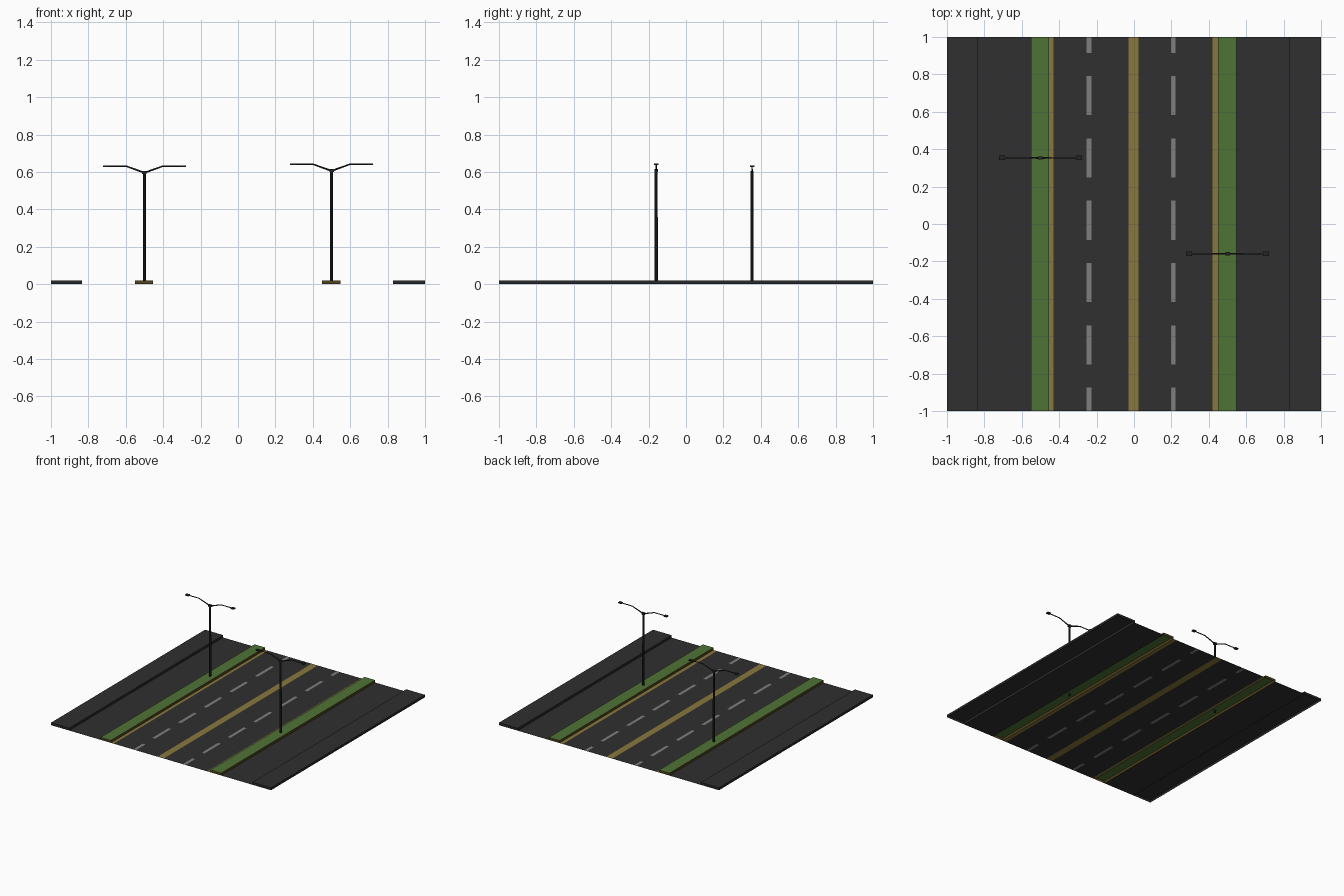
import bpy, bmesh, math
from mathutils import Vector

if "Cube" in bpy.data.objects:
    bpy.data.objects.remove(bpy.data.objects["Cube"])


def mat(name, r, g, b):
    m = bpy.data.materials.new(name)
    m.diffuse_color = (r, g, b, 1)
    m.use_nodes = True
    m.node_tree.nodes["Principled BSDF"].inputs["Base Color"].default_value = m.diffuse_color
    return m


ASPHALT = mat("asphalt", 0.029, 0.029, 0.029)
GRASS = mat("grass", 0.078, 0.17, 0.037)
YELLOW = mat("yellow_paint", 0.25, 0.185, 0.045)
WHITE = mat("worn_white_paint", 0.21, 0.21, 0.21)
CURB = mat("curb_brown", 0.085, 0.055, 0.012)
PAVING = mat("kerb_grey", 0.022, 0.022, 0.024)
METAL = mat("dark_metal", 0.018, 0.018, 0.02)

H = 0.02  # height of the raised strips


def finish(name, bm, mats):
    me = bpy.data.meshes.new(name)
    bm.to_mesh(me)
    bm.free()
    for m in mats:
        me.materials.append(m)
    ob = bpy.data.objects.new(name, me)
    bpy.context.collection.objects.link(ob)
    return ob


def sheet(name, profile, ys, mats, rule, cap=None):
    """Open sheet: an x/z profile swept along y, coloured by rule(segment, y)."""
    bm = bmesh.new()
    rows = [[bm.verts.new((x, y, z)) for x, z in profile] for y in ys]
    for j in range(len(ys) - 1):
        for i in range(len(profile) - 1):
            f = bm.faces.new((rows[j][i], rows[j][i + 1],
                              rows[j + 1][i + 1], rows[j + 1][i]))
            f.material_index = rule(i, (ys[j] + ys[j + 1]) / 2)
    if cap is not None:
        bm.faces.new(rows[0][::-1]).material_index = cap
        bm.faces.new(rows[-1]).material_index = cap
        bmesh.ops.recalc_face_normals(bm, faces=[])
    return finish(name, bm, mats)


# carriageway with painted lines and dashes as cut faces
PITCH, DASH, MID = 1 / 3, 0.21, 0.02
centres = [MID + PITCH * k for k in range(-3, 4)]
ys = sorted({-1.0, 1.0} | {max(-1, min(1, c + s * DASH / 2))
                           for c in centres for s in (-1, 1)})
xs = [-0.455, -0.43, -0.253, -0.228, -0.03, 0.025, 0.198, 0.223, 0.42, 0.45]


def paint(i, y):
    if i in (0, 4, 8):
        return 1
    if i in (2, 6) and any(abs(y - c) < DASH / 2 for c in centres):
        return 2
    return 0


sheet("carriageway", [(x, 0) for x in xs], ys, (ASPHALT, YELLOW, WHITE), paint)

# outer lanes, grass verges and pavements
for side, lane, verge, path in (
        ("left", (-0.835, -0.55), (-0.55, -0.455), (-1, -0.835)),
        ("right", (0.547, 0.83), (0.45, 0.547), (0.83, 1))):
    sheet(side + "_lane", [(x, 0) for x in lane], (-1, 1), (ASPHALT,),
          lambda i, y: 0)
    for part, (a, b), top, wall in (("verge", verge, GRASS, CURB),
                                    ("pavement", path, ASPHALT, PAVING)):
        sheet(f"{side}_{part}", [(a, 0), (a, H), (b, H), (b, 0)], (-1, 1),
              (top, wall), lambda i, y: 0 if i == 1 else 1, cap=1)


def rod(bm, a, b, r1, r2, sides=8):
    a, b = Vector(a), Vector(b)
    d = b - a
    m = d.to_track_quat('Z', 'Y').to_matrix().to_4x4()
    m.translation = (a + b) / 2
    bmesh.ops.create_cone(bm, cap_ends=True, segments=sides, radius1=r1,
                          radius2=r2, depth=d.length, matrix=m)


def box(bm, centre, size):
    vs = bmesh.ops.create_cube(bm, size=1)["verts"]
    for v in vs:
        v.co = Vector(c * s for c, s in zip(v.co, size)) + Vector(centre)


def street_lamp(name, x, y, top):
    bm = bmesh.new()
    # stepped pole and joint collar
    rod(bm, (0, 0, 0), (0, 0, 0.36), 0.009, 0.009)
    rod(bm, (0, 0, 0.36), (0, 0, top), 0.0075, 0.0075)
    box(bm, (0, 0, top), (0.024, 0.018, 0.016))
    # two cranked arms with flat lamp heads
    for s in (-1, 1):
        knee = (s * 0.1, 0, top + 0.034)
        rod(bm, (0, 0, top - 0.002), knee, 0.005, 0.004, 6)
        rod(bm, knee, (s * 0.2, 0, top + 0.034), 0.004, 0.004, 6)
        box(bm, (s * 0.206, 0, top + 0.034), (0.03, 0.024, 0.008))
    finish(name, bm, (METAL,)).location = (x, y, 0)


street_lamp("left_street_lamp", -0.5, 0.353, 0.598)
street_lamp("right_street_lamp", 0.5, -0.16, 0.608)
